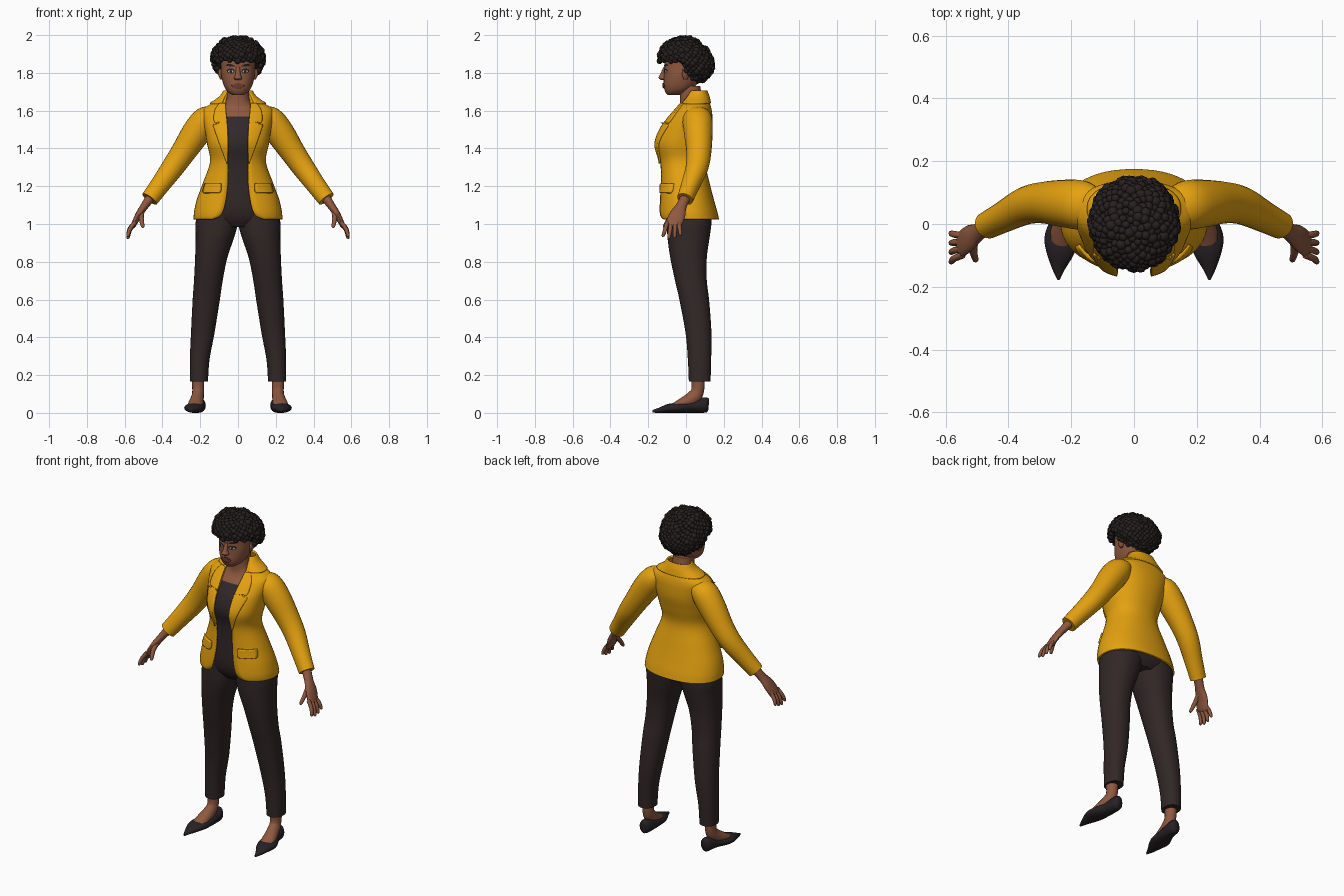
import bpy, bmesh, math, random
from mathutils import Vector

random.seed(4)
if "Cube" in bpy.data.objects:
    bpy.data.objects.remove(bpy.data.objects["Cube"])


def material(name, r, g, b):
    m = bpy.data.materials.new(name)
    m.use_nodes = True
    m.diffuse_color = (r, g, b, 1)
    node = m.node_tree.nodes["Principled BSDF"]
    node.inputs["Base Color"].default_value = (r, g, b, 1)
    node.inputs["Roughness"].default_value = 0.8
    return m


SKIN = material("brown skin", .27, .098, .05)
YELLOW = material("mustard cloth", .78, .36, .005)
TROUSER = material("dark trouser cloth", .032, .02, .02)
SHIRT = material("dark shirt cloth", .03, .021, .023)
SHOE = material("black leather", .02, .015, .018)
HAIR = material("black hair", .02, .014, .014)
LIP = material("lip", .17, .045, .035)
EYE = material("eye white", .45, .38, .34)


def finish(name, bm, mats, solid=0.0, recalc=True):
    """Turn a bmesh into a smooth shaded object."""
    if recalc:
        bmesh.ops.recalc_face_normals(bm, faces=bm.faces)
    me = bpy.data.meshes.new(name)
    bm.to_mesh(me)
    bm.free()
    for m in mats:
        me.materials.append(m)
    me.shade_smooth()
    me.set_sharp_from_angle(angle=math.radians(50))
    ob = bpy.data.objects.new(name, me)
    bpy.context.collection.objects.link(ob)
    if solid:
        mod = ob.modifiers.new("thickness", 'SOLIDIFY')
        mod.thickness, mod.offset = solid, -1
    return ob


def smooth(rows, n=5):
    """Catmull-Rom interpolation between rows of numbers."""
    out = []
    for i in range(len(rows) - 1):
        a, b, c, d = (rows[max(0, min(len(rows) - 1, i + k))] for k in (-1, 0, 1, 2))
        for t in (k / n for k in range(n)):
            out.append(tuple(q + .5 * t * (r - p + t * (2*p - 5*q + 4*r - s + t * (3*(q - r) + s - p)))
                             for p, q, r, s in zip(a, b, c, d)))
    return out + [tuple(rows[-1])]


def skin_rings(name, rings, mats, wrap=True, solid=0.0, rule=None):
    """Join rings of points by quads; wrapped rings are capped."""
    bm = bmesh.new()
    vs = [[bm.verts.new(p) for p in ring] for ring in rings]
    n = len(vs[0])
    for lo, hi in zip(vs, vs[1:]):
        for j in range(n if wrap else n - 1):
            k = (j + 1) % n
            f = bm.faces.new((lo[j], lo[k], hi[k], hi[j]))
            if rule:
                f.material_index = rule(f.calc_center_median())
    if wrap:
        bm.faces.new(vs[0])
        f = bm.faces.new(vs[-1])
        if rule:
            f.material_index = rule(f.calc_center_median())
    return finish(name, bm, mats, solid, wrap)


def power(v, e):
    return math.copysign(abs(v) ** e, v)


def level_ring(z, cx, rx, yf, yb, gap=0, p=2.25, n=36):
    """Horizontal rounded ring, left open at the front when gap is set."""
    cy, ry = (yf + yb) / 2, (yb - yf) / 2
    start = -math.acos(min(.99, gap / rx) ** (p / 2)) if gap else 0
    sweep, div = (math.pi - 2 * start, n - 1) if gap else (math.tau, n)
    angles = [start + sweep * j / div for j in range(n)]
    return [(cx + rx * power(math.cos(a), 2 / p), cy + ry * power(math.sin(a), 2 / p), z) for a in angles]


def level_loft(name, rows, mats, **kw):
    return skin_rings(name, [level_ring(*r) for r in smooth(rows)], mats, **kw)


def tube(name, rows, mat, s=1, ref=(0, 1, 0), n=16):
    """Tube along x, y, z with half-widths a (along ref) and b."""
    rows = smooth(rows, 4)
    pts = [Vector((s * r[0], r[1], r[2])) for r in rows]
    rings = []
    for i, r in enumerate(rows):
        t = (pts[min(i + 1, len(pts) - 1)] - pts[max(i - 1, 0)]).normalized()
        u = Vector(ref)
        u = (u - t * u.dot(t)).normalized()
        v = t.cross(u)
        ring = [pts[i] + u * r[3] * math.cos(a) + v * r[4] * math.sin(a)
                for a in (math.tau * j / n for j in range(n))]
        rings.append([(q.x, q.y, max(q.z, 0)) for q in ring])
    return skin_rings(name, rings, [mat])


def front_y(rows, x, z, p=2.25):
    """Front of a level loft at x, z."""
    for a, b in zip(rows, rows[1:]):
        if a[0] <= z <= b[0]:
            t = (z - a[0]) / (b[0] - a[0])
            _, _, rx, yf, yb = (u + (v - u) * t for u, v in zip(a[:5], b[:5]))
            return (yf + yb) / 2 - (yb - yf) / 2 * (1 - min(.97, abs(x) / rx) ** p) ** (1 / p)


def patch(name, base, rows, mat, s=1, lift=.003, solid=0.0, cols=8):
    """Thin plate following the front of a loft; rows are z, x0, x1."""
    grid = []
    for z, x0, x1 in smooth(rows, 4):
        lo, hi = sorted((s * x0, s * x1))
        xs = [lo + (hi - lo) * j / cols for j in range(cols + 1)]
        grid.append([(x, front_y(base, x, z) - lift, z) for x in xs])
    return skin_rings(name, grid, [mat], wrap=False, solid=solid)


# Torso: trousers seat, shirt and neck in one body
torso = [(.985, 0, .1, -.07, .11), (1.03, 0, .2, -.1, .138), (1.1, 0, .2, -.115, .14),
         (1.22, 0, .165, -.115, .105), (1.33, 0, .128, -.12, .08), (1.42, 0, .142, -.14, .1),
         (1.5, 0, .155, -.12, .12), (1.57, 0, .155, -.072, .12), (1.61, 0, .11, -.04, .11),
         (1.65, 0, .065, -.032, .09), (1.73, 0, .058, -.035, .075)]
level_loft("torso", torso, [TROUSER, SHIRT, SKIN], rule=lambda c: (c.z > 1.19) + (c.z > 1.572))

# Jacket: open-fronted shell with cutaway hem
jacket = [(1.025, 0, .235, -.14, .175, .13), (1.04, 0, .235, -.145, .172, .1), (1.07, 0, .232, -.146, .165, .08),
          (1.13, 0, .218, -.142, .148, .065), (1.22, 0, .185, -.137, .125, .055), (1.33, 0, .148, -.142, .102, .055),
          (1.42, 0, .163, -.163, .12, .058), (1.5, 0, .176, -.137, .138, .06), (1.57, 0, .188, -.087, .14, .062),
          (1.61, 0, .182, -.052, .135, .066), (1.645, 0, .13, -.025, .125, .066), (1.68, 0, .088, 0, .115, .06),
          (1.7, 0, .074, .015, .11, .05)]
level_loft("jacket", jacket, [YELLOW], wrap=False, solid=.01)
level_loft("collar", [(1.64, 0, .15, -.035, .133, .085), (1.675, 0, .1, -.012, .125, .072),
                      (1.708, 0, .076, .015, .112, .055)], [YELLOW], wrap=False, solid=.01)
jacket_s = smooth(jacket)

# Head
head = [(1.683, 0, .03, -.098, -.03), (1.7, 0, .055, -.11, .01), (1.73, 0, .074, -.118, .05),
        (1.78, 0, .088, -.117, .08), (1.83, 0, .09, -.115, .09), (1.88, 0, .09, -.112, .1),
        (1.94, 0, .07, -.09, .08), (1.97, 0, .03, -.04, .04)]
level_loft("head", head, [SKIN])
head_s = smooth(head)
level_loft("nose", [(1.762, 0, .013, -.132, -.1), (1.773, 0, .022, -.145, -.1),
                    (1.79, 0, .014, -.138, -.1), (1.832, 0, .01, -.119, -.1)], [SKIN])
patch("lips", head_s, [(1.718, -.012, .012), (1.726, -.028, .028), (1.734, -.034, .034),
                       (1.742, -.02, .02), (1.746, -.008, .008)], LIP, lift=.006, solid=.006)

for s, side in ((1, "left"), (-1, "right")):
    # Face details
    patch(side + "_eyelid", head_s, [(1.796, .03, .042), (1.806, .018, .058), (1.816, .02, .058),
                                     (1.822, .03, .048)], HAIR, s, .0015)
    patch(side + "_eye", head_s, [(1.801, .032, .042), (1.807, .023, .053), (1.814, .03, .045)], EYE, s, .0025)
    patch(side + "_iris", head_s, [(1.801, .035, .04), (1.807, .031, .045), (1.814, .034, .042)], HAIR, s, .0035)
    patch(side + "_eyebrow", head_s, [(1.833, .016, .035), (1.839, .02, .064), (1.846, .036, .058)], HAIR, s, .003)
    level_loft(side + "_ear", [(1.765, s * .088, .006, -.012, .006), (1.79, s * .094, .011, -.02, .02),
                               (1.82, s * .095, .009, -.018, .022)], [SKIN])

    # Jacket lapel and pocket flap
    patch(side + "_lapel", jacket_s, [(1.32, .056, .06), (1.4, .054, .09), (1.47, .055, .115), (1.525, .057, .132),
                                      (1.53, .058, .108), (1.545, .059, .128), (1.6, .064, .125),
                                      (1.64, .068, .1)], YELLOW, s, .01, .012)
    patch(side + "_pocket_flap", jacket_s, [(1.165, .1, .185), (1.18, .092, .187), (1.215, .092, .178)],
          YELLOW, s, .014, .016)

    # Sleeve
    tube(side + "_sleeve", [(.12, .055, 1.585, .06, .04), (.165, .06, 1.555, .078, .072), (.22, .065, 1.485, .076, .076),
                            (.29, .068, 1.38, .066, .066), (.345, .058, 1.3, .06, .06), (.41, .025, 1.21, .05, .052),
                            (.468, -.005, 1.132, .043, .047)], YELLOW, s, n=24)

    # Hand, fingers and thumb
    tube(side + "_palm", [(.46, 0, 1.145, .028, .026), (.495, -.025, 1.095, .029, .021), (.525, -.045, 1.05, .042, .018),
                          (.55, -.065, 1, .042, .014), (.556, -.07, .985, .03, .01)], SKIN, s)
    for i, name in enumerate(("index", "middle", "ring", "little")):
        y = -.068 + (i - 1.5) * .021
        tip = -.075 + (i - 1.5) * .03
        drop = (.01, 0, .004, .018)[i]
        tube(f"{side}_{name}_finger", [(.545, y, 1.01, .011, .011), (.572, (y + tip) / 2, .968 + drop / 2, .011, .011),
                                       (.582, tip, .93 + drop, .009, .009), (.583, tip, .922 + drop, .004, .004)],
             SKIN, s, n=8)
    tube(side + "_thumb", [(.51, -.045, 1.07, .014, .016), (.512, -.085, 1.03, .013, .013),
                           (.505, -.112, .99, .01, .01), (.503, -.118, .98, .004, .004)], SKIN, s, n=8)

    # Trouser leg
    leg = [(.165, .207, .048, .015, .13), (.28, .203, .052, .01, .133), (.42, .187, .062, -.002, .135),
           (.6, .168, .072, -.035, .122), (.7, .157, .076, -.058, .11), (.82, .142, .085, -.083, .11),
           (.93, .122, .102, -.098, .125), (1.01, .112, .112, -.1, .135), (1.09, .105, .1, -.1, .13)]
    level_loft(side + "_trouser_leg", [(z, s * x, *r) for z, x, *r in leg], [TROUSER])

    # Foot and pointed flat shoe
    tube(side + "_foot", [(.213, .062, .2, .035, .037), (.211, .062, .12, .031, .034), (.215, .035, .078, .034, .038),
                          (.226, -.03, .044, .04, .028), (.233, -.078, .026, .034, .018)], SKIN, s, ref=(1, 0, 0))
    tube(side + "_shoe", [(.205, .12, .042, .018, .032), (.206, .1, .042, .034, .041), (.212, .03, .033, .041, .033),
                          (.229, -.04, .027, .055, .027), (.235, -.09, .024, .045, .024), (.24, -.14, .014, .022, .014),
                          (.24, -.177, .008, .004, .007)], SHOE, s, ref=(1, 0, 0))


# Hair: clipped dome covered in small curls
def hairline(y):
    return 1.862 - .115 * max(0, min(1, (y + .025) / .05))


def dome(d, k=1.0):
    y = .002 + d.y * .139 * k
    return Vector((d.x * .131 * k, y, 1.877 + d.z * .11 * k - .28 * max(0, y)))


bm = bmesh.new()
bmesh.ops.create_uvsphere(bm, u_segments=32, v_segments=20, radius=1)
for v in bm.verts:
    v.co = dome(v.co.copy(), .98)
    v.co.z = max(v.co.z, hairline(v.co.y))
finish("hair_base", bm, [HAIR])

bm = bmesh.new()
COUNT = 480
for i in range(COUNT):
    h = 1 - 2 * (i + .5) / COUNT
    a = i * math.pi * (3 - math.sqrt(5))
    w = math.sqrt(1 - h * h)
    p = dome(Vector((w * math.cos(a), w * math.sin(a), h)), random.uniform(.96, 1.03))
    if p.z > hairline(p.y):
        curl = bmesh.ops.create_icosphere(bm, subdivisions=2, radius=random.uniform(.012, .019))
        bmesh.ops.translate(bm, verts=curl["verts"], vec=p)
finish("hair_curls", bm, [HAIR])
